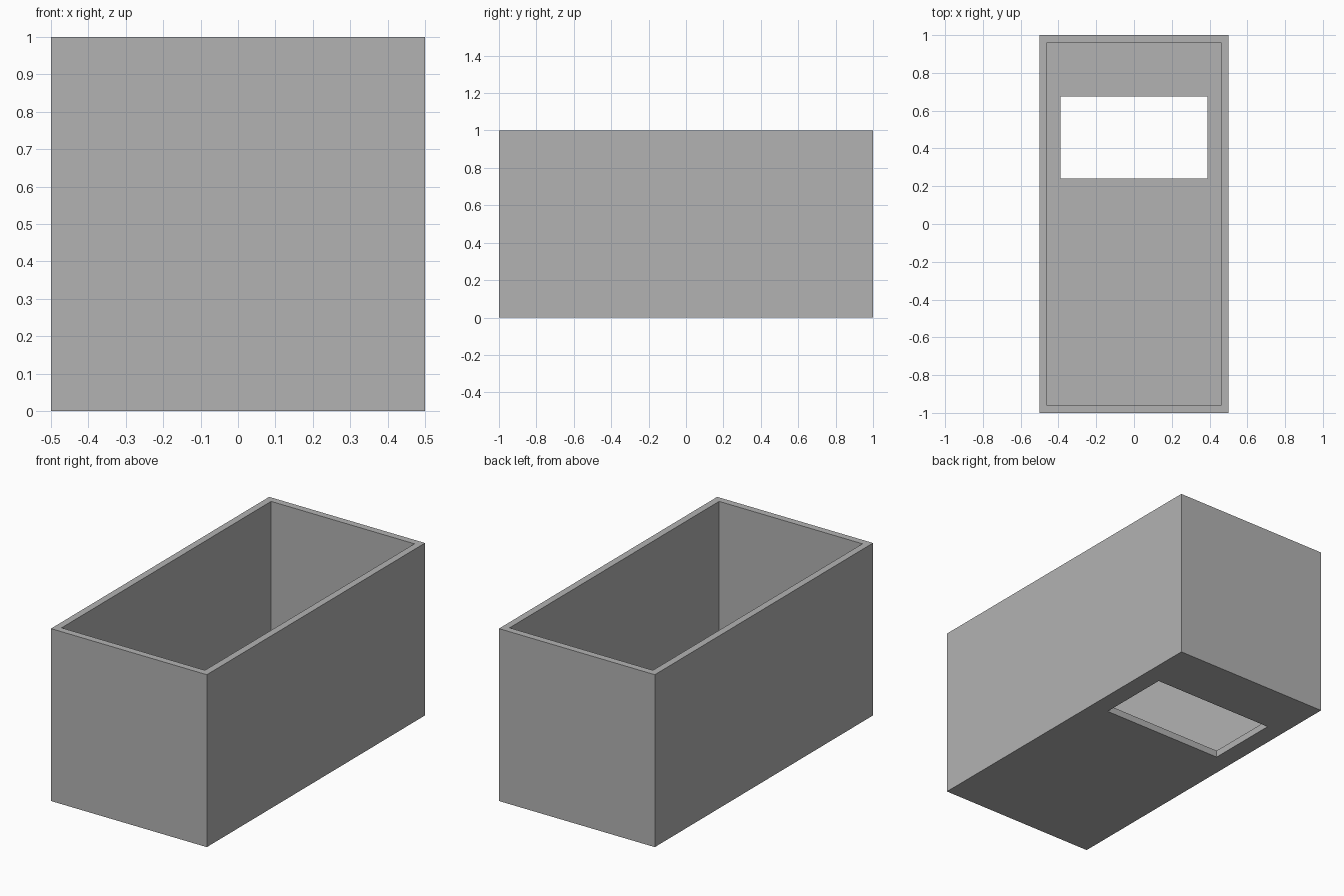
import bpy
import bmesh
from mathutils import Matrix, Vector

if "Cube" in bpy.data.objects:
    bpy.data.objects.remove(bpy.data.objects["Cube"], do_unlink=True)

WALL = 0.04

# Single plain grey
grey = bpy.data.materials.new("plain_grey")
grey.use_nodes = True
grey.diffuse_color = (0.45, 0.45, 0.45, 1)
grey.node_tree.nodes["Principled BSDF"].inputs["Base Color"].default_value = grey.diffuse_color


def block(name, low, high):
    """Axis-aligned box between two corners."""
    low, high = Vector(low), Vector(high)
    bm = bmesh.new()
    bmesh.ops.create_cube(bm, size=1, matrix=Matrix.LocRotScale((low + high) / 2, None, high - low))
    mesh = bpy.data.meshes.new(name)
    bm.to_mesh(mesh)
    bm.free()
    mesh.materials.append(grey)
    obj = bpy.data.objects.new(name, mesh)
    bpy.context.collection.objects.link(obj)
    return obj


def cut(target, cutter):
    """Subtract a hidden cutter from the target."""
    mod = target.modifiers.new(cutter.name, 'BOOLEAN')
    mod.operation = 'DIFFERENCE'
    mod.solver = 'EXACT'
    mod.object = cutter
    cutter.hide_render = True
    cutter.hide_set(True)


# Open-topped box
box = block("open_box", (-0.5, -1, 0), (0.5, 1, 1))

# Hollow interior, leaving walls and floor
cut(box, block("interior_cutter", (WALL - 0.5, WALL - 1, WALL), (0.5 - WALL, 1 - WALL, 1.2)))

# Rectangular opening through the floor, near the back
cut(box, block("floor_opening_cutter", (-0.39, 0.24, -0.2), (0.39, 0.675, 0.2)))
